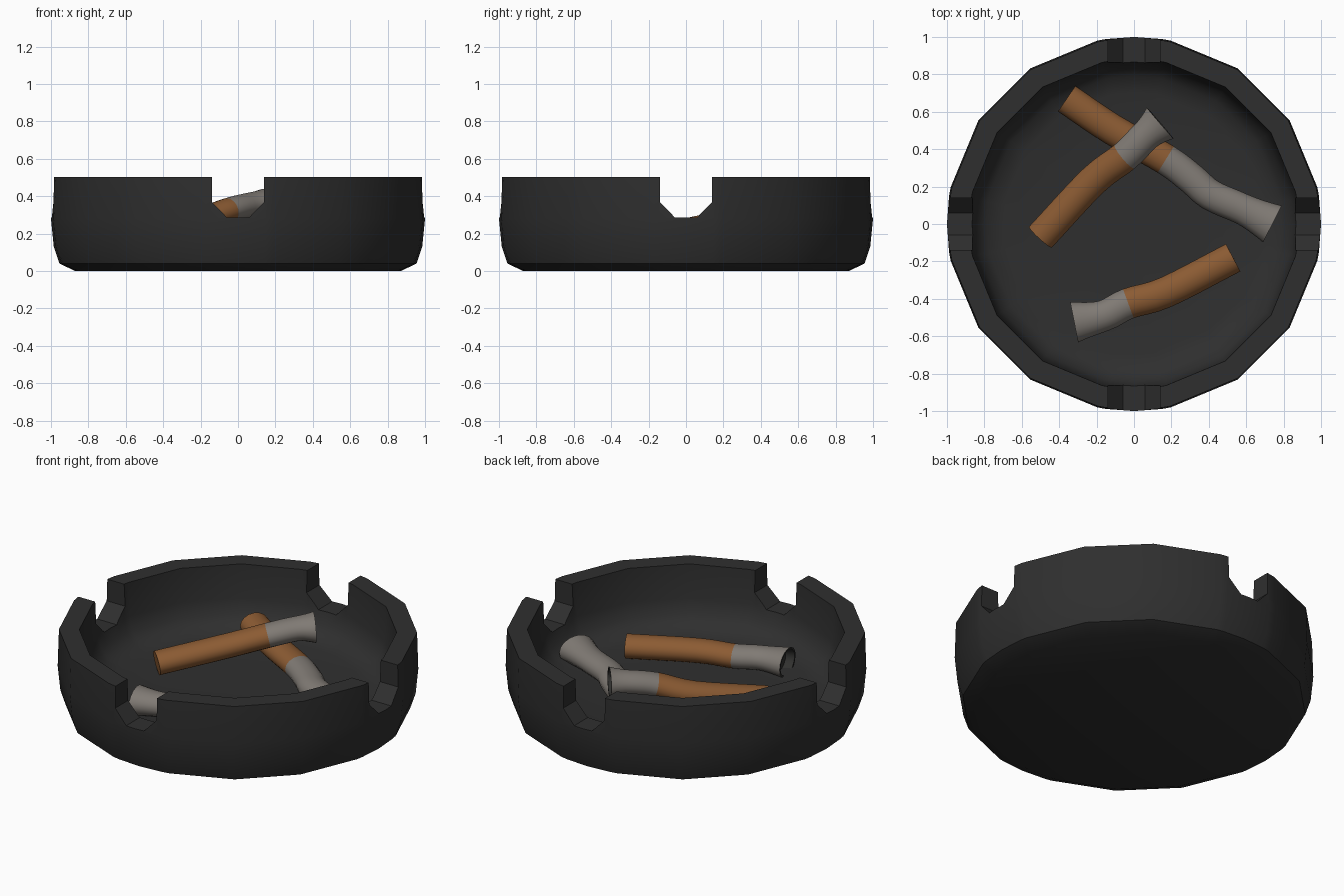
import bpy, bmesh, math
from mathutils import Vector

if "Cube" in bpy.data.objects:
    bpy.data.objects.remove(bpy.data.objects["Cube"])


def mat(name, col):
    m = bpy.data.materials.new(name)
    m.diffuse_color = (*col, 1)
    m.use_nodes = True
    m.node_tree.nodes["Principled BSDF"].inputs["Base Color"].default_value = m.diffuse_color
    return m


BLACK = mat("tray black", (0.028, 0.028, 0.028))
TAN = mat("filter tan", (0.26, 0.105, 0.033))
PAPER = mat("dirty paper", (0.215, 0.195, 0.175))
ASH = mat("burnt ash", (0.03, 0.03, 0.028))


def finish(bm, name, mats):
    bmesh.ops.recalc_face_normals(bm, faces=bm.faces[:])
    me = bpy.data.meshes.new(name)
    bm.to_mesh(me)
    bm.free()
    ob = bpy.data.objects.new(name, me)
    bpy.context.collection.objects.link(ob)
    for m in mats:
        me.materials.append(m)
    return ob


def activate(ob):
    bpy.ops.object.select_all(action='DESELECT')
    ob.select_set(True)
    bpy.context.view_layer.objects.active = ob


def smooth(ob, deg):
    activate(ob)
    bpy.ops.object.shade_smooth_by_angle(angle=math.radians(deg))


def loft(bm, rings, mat_of=lambda i: 0, cap_mats=(0, 0)):
    """Skin a list of closed point rings and cap both ends."""
    vs = [[bm.verts.new(p) for p in r] for r in rings]
    n = len(vs[0])
    for i in range(len(vs) - 1):
        for j in range(n):
            k = (j + 1) % n
            f = bm.faces.new((vs[i][j], vs[i][k], vs[i + 1][k], vs[i + 1][j]))
            f.material_index = mat_of(i)
    for ring, m in zip((vs[0], vs[-1]), cap_mats):
        bm.faces.new(ring).material_index = m


# Tray body: sixteen-sided bowl, rounder beside the four rests
angles = [math.radians(90 * q + a) for q in range(4)
          for a in (-11.25, -8.6, 0, 8.6, 11.25, 33.75, 56.25)]
profile = [(0.87, 0), (0.955, 0.04), (0.985, 0.13), (1.0, 0.28), (0.993, 0.503),
           (0.88, 0.503), (0.87, 0.30), (0.845, 0.215), (0.79, 0.16),
           (0.70, 0.137), (0.40, 0.13), (0.06, 0.12)]
bm = bmesh.new()
loft(bm, [[(r * math.cos(a), r * math.sin(a), z) for a in angles] for r, z in profile])
tray = finish(bm, "ashtray_bowl", [BLACK])

# Rest notches: one chamfered channel across each axis
for i in range(2):
    bm = bmesh.new()
    section = [(-0.14, 0.7), (-0.14, 0.37), (-0.06, 0.287),
               (0.06, 0.287), (0.14, 0.37), (0.14, 0.7)]
    loft(bm, [[(u, y, z) for u, z in section] for y in (-1.3, 1.3)])
    cutter = finish(bm, "notch_cutter", [BLACK])
    cutter.rotation_euler.z = i * math.pi / 2
    cutter.hide_render = True
    bpy.context.view_layer.update()
    mod = tray.modifiers.new("notch", 'BOOLEAN')
    mod.operation, mod.solver, mod.object = 'DIFFERENCE', 'EXACT', cutter
    activate(tray)
    bpy.ops.object.modifier_apply(modifier=mod.name)
    bpy.data.objects.remove(cutter)
smooth(tray, 40)


def cigarette(name, path, junction, sides=16, steps=4):
    """Bent, squashed stub along path; paper starts at path index junction."""
    P = [Vector(p) for p in path]
    P = [2 * P[0] - P[1]] + P + [2 * P[-1] - P[-2]]
    last = len(path) - 1
    pts = []
    for i in range(1, last + 1):
        a, b, c, d = P[i - 1:i + 3]
        for s in range(steps):
            t = s / steps
            pts.append(0.5 * (2 * b + (c - a) * t + (2 * a - 5 * b + 4 * c - d) * t * t
                              + (3 * b - a - 3 * c + d) * t ** 3))
    pts.append(P[-2])
    n = len(pts) - 1
    cut = junction * steps
    rings = []
    for i, p in enumerate(pts):
        tan = (pts[min(i + 1, n)] - pts[max(i - 1, 0)]).normalized()
        side = tan.cross(Vector((0, 0, 1))).normalized()
        up = side.cross(tan)
        flare = max(0, (i - n + steps) / steps) ** 1.5
        w = 0.083 + 0.027 * flare
        h = 0.067 + 0.016 * flare
        rings.append([p + side * w * math.cos(a) + up * h * math.sin(a)
                      for a in (2 * math.pi * j / sides for j in range(sides))])
    # hollow burnt end
    end, tan = pts[-1], (pts[-1] - pts[-2]).normalized()
    rings.append([end + (q - end) * 0.88 for q in rings[n]])
    rings.append([end + (q - end) * 0.8 - tan * 0.05 for q in rings[n]])
    bm = bmesh.new()
    loft(bm, rings, lambda i: 0 if i < cut else (1 if i < n else 2), (0, 2))
    smooth(finish(bm, name, [TAN, PAPER, ASH]), 40)


# Three stubs, the first leaning over the second
cigarette("leaning_stub", [(-0.50, -0.07, 0.20), (-0.22, 0.23, 0.268), (-0.05, 0.36, 0.325),
                           (0.06, 0.47, 0.352), (0.14, 0.54, 0.357)], 2)
cigarette("back_stub", [(-0.36, 0.67, 0.195), (-0.115, 0.505, 0.195), (0.17, 0.345, 0.195),
                        (0.31, 0.24, 0.195), (0.41, 0.155, 0.195), (0.58, 0.08, 0.195),
                        (0.74, 0.0, 0.195)], 2)
cigarette("front_stub", [(0.53, -0.18, 0.20), (0.17, -0.365, 0.198), (-0.03, -0.425, 0.195),
                         (-0.16, -0.49, 0.195), (-0.32, -0.525, 0.195)], 2)
